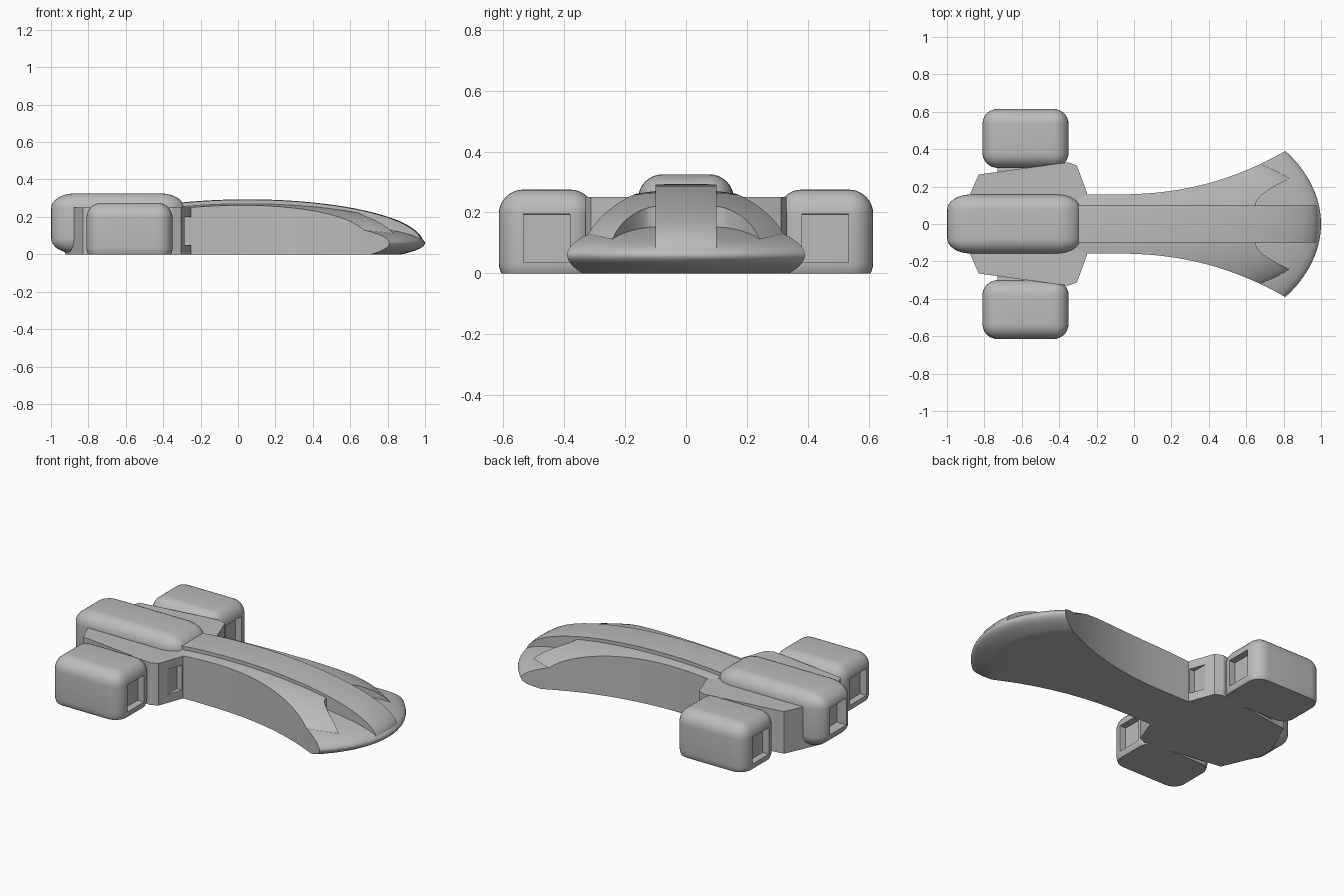
import bpy, bmesh, math
from mathutils import Matrix, Vector

cube = bpy.data.objects.get("Cube")
if cube:
    bpy.data.objects.remove(cube, do_unlink=True)

grey = bpy.data.materials.new("plain_grey")
grey.use_nodes = True
COLOUR = (0.5, 0.5, 0.5, 1)
grey.diffuse_color = COLOUR
grey.node_tree.nodes["Principled BSDF"].inputs["Base Color"].default_value = COLOUR


def add_object(name, bm):
    bmesh.ops.recalc_face_normals(bm, faces=bm.faces)
    mesh = bpy.data.meshes.new(name)
    bm.to_mesh(mesh)
    bm.free()
    mesh.materials.append(grey)
    obj = bpy.data.objects.new(name, mesh)
    bpy.context.collection.objects.link(obj)
    return obj


def prism(name, half, z0, z1):
    """Upright prism; half is one side of its plan, mirrored across y = 0."""
    plan = half + [(x, -y) for x, y in reversed(half)]
    bm = bmesh.new()
    base = bm.faces.new([bm.verts.new((x, y, z0)) for x, y in plan])
    top = bmesh.ops.extrude_face_region(bm, geom=[base])
    verts = [v for v in top["geom"] if isinstance(v, bmesh.types.BMVert)]
    bmesh.ops.translate(bm, vec=(0, 0, z1 - z0), verts=verts)
    return add_object(name, bm)


def box(name, lo, hi):
    lo, hi = Vector(lo), Vector(hi)
    bm = bmesh.new()
    bmesh.ops.create_cube(bm, size=1, matrix=Matrix.Translation((lo + hi) / 2)
                          @ Matrix.Diagonal((*(hi - lo), 1)))
    return add_object(name, bm)


def ellipsoid(a, b, h):
    bm = bmesh.new()
    bmesh.ops.create_uvsphere(bm, u_segments=96, v_segments=48, radius=1,
                              matrix=Matrix.Translation((0.05, 0, 0.06))
                              @ Matrix.Diagonal((a, b, h, 1)))
    return add_object("cutter", bm)


def combine(obj, cutter, operation):
    mod = obj.modifiers.new("cut", 'BOOLEAN')
    mod.operation, mod.solver, mod.object = operation, 'EXACT', cutter
    bpy.context.view_layer.objects.active = obj
    bpy.ops.object.modifier_apply(modifier=mod.name)
    bpy.data.objects.remove(cutter, do_unlink=True)


def smooth(obj):
    bpy.ops.object.select_all(action='DESELECT')
    obj.select_set(True)
    bpy.context.view_layer.objects.active = obj
    bpy.ops.object.shade_smooth_by_angle(angle=math.radians(30))


def pod(name, centre, stretch):
    """Rounded box with a recessed panel at each end, trimmed at the ground."""
    bm = bmesh.new()
    bmesh.ops.create_cube(bm, size=1, matrix=Matrix.Diagonal((0.46, 0.315, 0.32, 1)))
    bmesh.ops.bevel(bm, geom=bm.edges[:], offset=0.08, segments=8, profile=0.5,
                    affect='EDGES', clamp_overlap=True)
    bm.normal_update()
    ends = [f for f in bm.faces if abs(f.normal.x) > 0.99 and f.calc_area() > 0.01]
    bmesh.ops.inset_individual(bm, faces=ends, thickness=0.001, depth=0)
    bmesh.ops.inset_individual(bm, faces=ends, thickness=0.0005, depth=-0.04)
    bmesh.ops.transform(bm, verts=bm.verts, matrix=Matrix.Translation(centre)
                        @ Matrix.Diagonal((stretch, 1, 1, 1)))
    cut = bmesh.ops.bisect_plane(bm, geom=bm.verts[:] + bm.edges[:] + bm.faces[:],
                                 plane_co=(0, 0, 0), plane_no=(0, 0, 1), clear_inner=True)
    rim = [e for e in cut["geom_cut"] if isinstance(e, bmesh.types.BMEdge)]
    if rim:
        bmesh.ops.holes_fill(bm, edges=rim, sides=0)
    smooth(add_object(name, bm))


# Pods: one long one on the centreline, one short one on each side
pod("centre_pod", (-0.6425, 0, 0.165), 1.55)
for side, label in ((1, "back"), (-1, "front")):
    pod(label + "_side_pod", (-0.58, side * 0.4575, 0.115), 1)
    ys = sorted((side * 0.27, side * 0.35))
    box(label + "_pod_mount", (-0.73, ys[0], 0.015), (-0.42, ys[1], 0.165))

# Angular rear block with a notch at each forward corner
block = prism("rear_block", [(-0.925, 0.05), (-0.83, 0.265), (-0.35, 0.33),
                             (-0.305, 0.312), (-0.25, 0.163)], 0, 0.25)
for side in (1, -1):
    ys = sorted((side * 0.165, side * 0.4))
    combine(block, box("cutter", (-0.285, ys[0], 0.05), (-0.2, ys[1], 0.2)), 'DIFFERENCE')

# Flared plan shared by the lower deck and the upper shell
flare = []
for i in range(33):
    x = -0.3 + 1.4 * i / 32
    flare.append((x, 0.158 + 0.288 * max(x + 0.1, 0) ** 2.25))

# Lower deck: thin lens forming the wide nose
deck = prism("nose_deck", flare, 0, 0.4)
combine(deck, ellipsoid(0.95, 0.65, 0.122), 'INTERSECT')
smooth(deck)

# Upper shell: taller dome, opened at the front around the spine
shell = prism("upper_shell", flare, 0.06, 0.4)
combine(shell, ellipsoid(0.95, 0.47, 0.215), 'INTERSECT')
opening = [(0.65, 0.09)]
for i in range(9):
    t = i / 8
    opening.append((0.65 + 0.19 * t ** 1.6, 0.11 + 0.135 * t))
opening.append((1.1, 0.245))
combine(shell, prism("cutter", opening, 0, 0.5), 'DIFFERENCE')
smooth(shell)

# Raised spine strip along the centre
spine = box("spine_strip", (-0.32, -0.1, 0.06), (1.1, 0.1, 0.4))
combine(spine, ellipsoid(0.94, 0.7, 0.234), 'INTERSECT')
smooth(spine)
